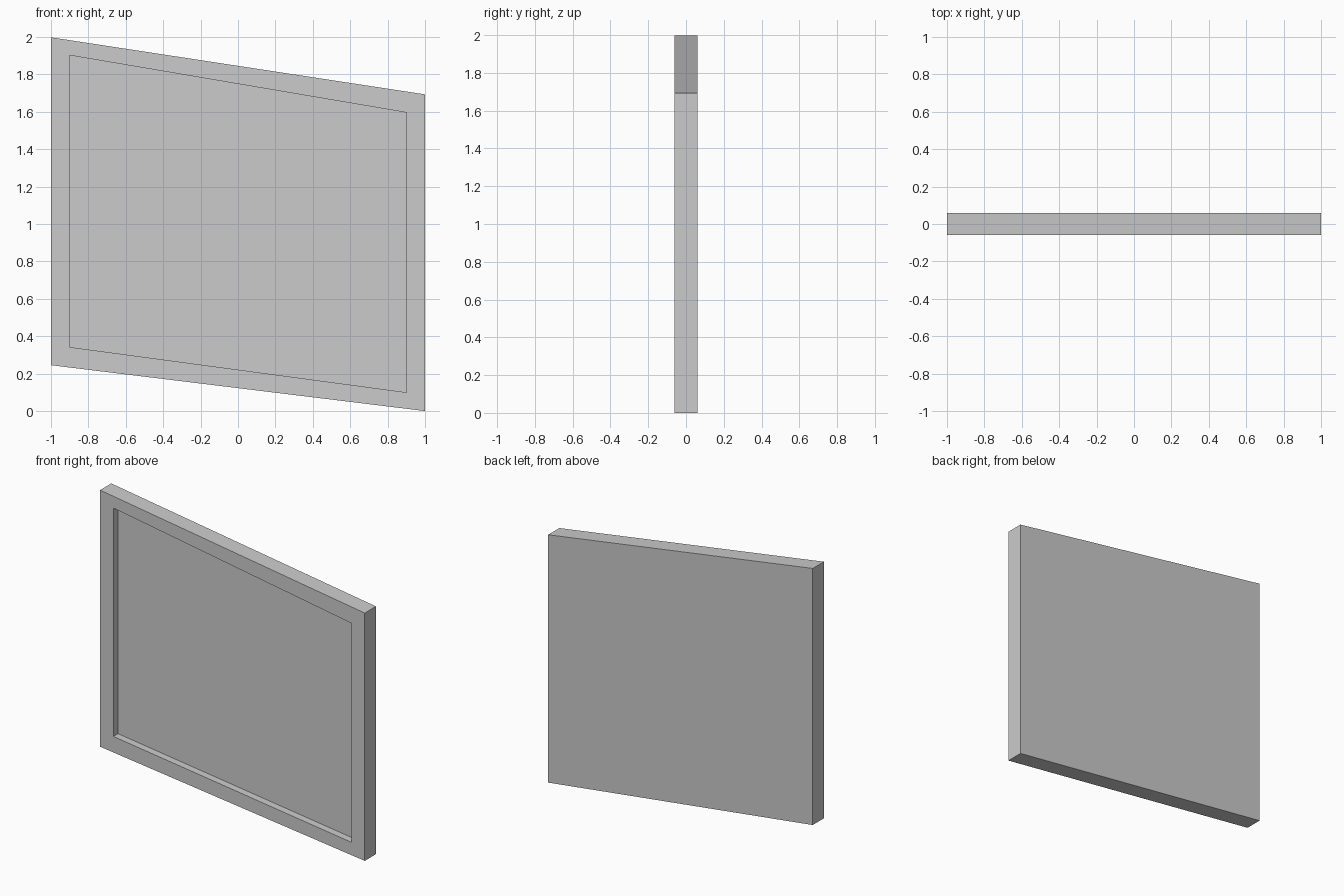
import bpy
import bmesh

if "Cube" in bpy.data.objects:
    bpy.data.objects.remove(bpy.data.objects["Cube"])

HALF_DEPTH = 0.06
RECESS_Y = -0.01

# Slanted outlines in the x-z plane, running round the panel
OUTER = [(-1, 0.245), (1, 0), (1, 1.693), (-1, 1.998)]
INNER = [(-0.9, 0.342), (0.9, 0.1), (0.9, 1.596), (-0.9, 1.902)]

bm = bmesh.new()


def ring(outline, y):
    return [bm.verts.new((x, y, z)) for x, z in outline]


def bridge(a, b):
    for i in range(4):
        j = (i + 1) % 4
        bm.faces.new((a[i], a[j], b[j], b[i]))


# Board: back face, outer rim, front border, recess walls, recess floor
rings = [ring(OUTER, HALF_DEPTH), ring(OUTER, -HALF_DEPTH),
         ring(INNER, -HALF_DEPTH), ring(INNER, RECESS_Y)]
bm.faces.new(rings[0])
for a, b in zip(rings, rings[1:]):
    bridge(a, b)
bm.faces.new(rings[-1])
bmesh.ops.recalc_face_normals(bm, faces=bm.faces)

mesh = bpy.data.meshes.new("recessed_panel")
bm.to_mesh(mesh)
bm.free()
bpy.context.collection.objects.link(bpy.data.objects.new("recessed_panel", mesh))
